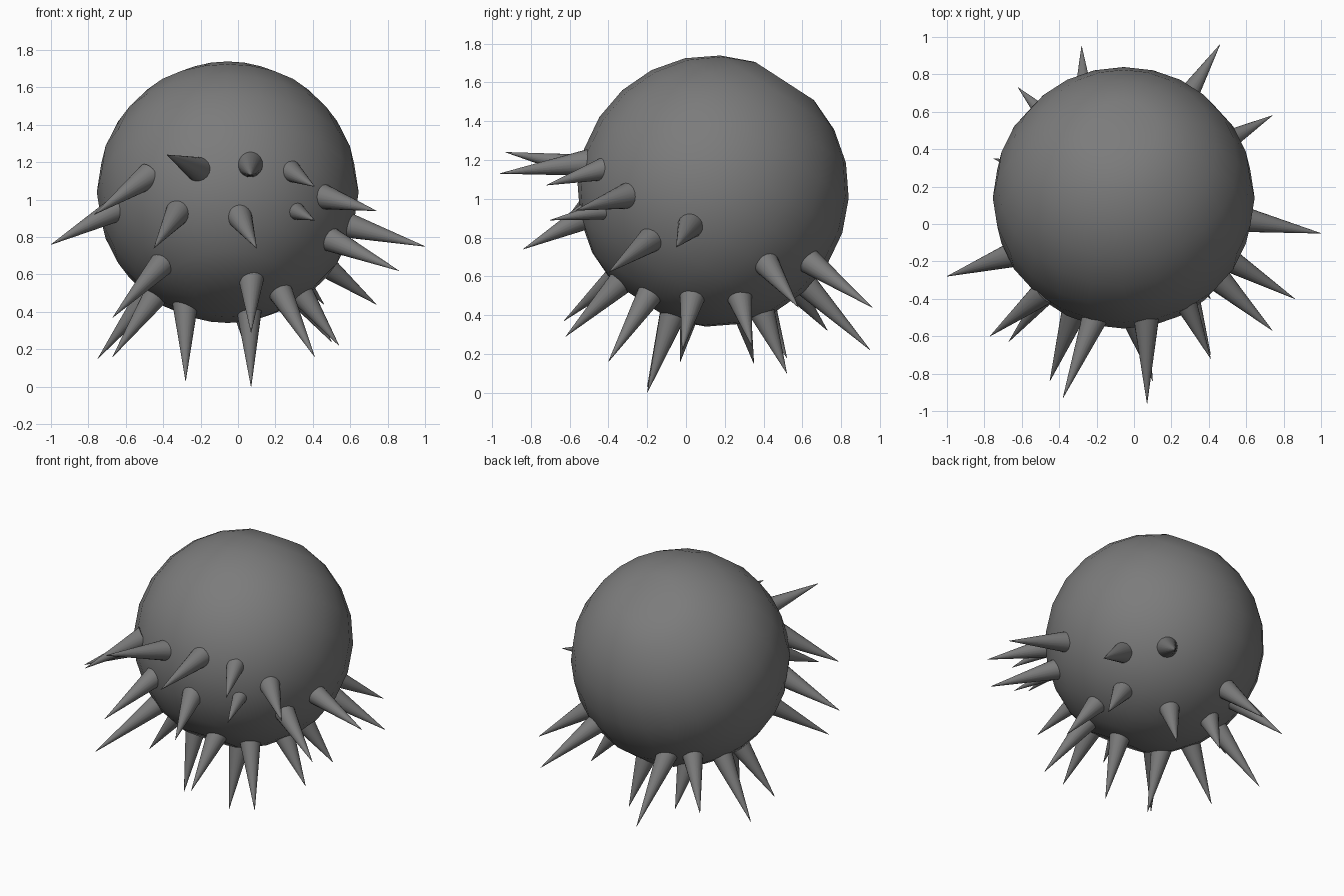
import bpy, bmesh, math
from mathutils import Vector, Matrix

if "Cube" in bpy.data.objects:
    bpy.data.objects.remove(bpy.data.objects["Cube"])

CENTRE = Vector((-0.055, 0.14, 1.04))
RADIUS = 0.70
EMBED = 0.66

dark = bpy.data.materials.new("dark_grey")
dark.diffuse_color = (0.2, 0.2, 0.2, 1)
dark.use_nodes = True
dark.node_tree.nodes["Principled BSDF"].inputs["Base Color"].default_value = dark.diffuse_color


def make_object(name, bm):
    mesh = bpy.data.meshes.new(name)
    bm.to_mesh(mesh)
    bm.free()
    mesh.materials.append(dark)
    obj = bpy.data.objects.new(name, mesh)
    bpy.context.collection.objects.link(obj)
    return obj


def spike(name, tip, shift_x=0, shift_z=0, width=0.07):
    """Cone growing radially out of the body; the shift slides its root."""
    out = (Vector(tip) - CENTRE).normalized() * EMBED
    root = CENTRE + (out + Vector((shift_x, 0, shift_z))).normalized() * EMBED
    axis = Vector(tip) - root
    bm = bmesh.new()
    bmesh.ops.create_cone(bm, cap_ends=True, segments=20, radius1=width,
                          radius2=0.001, depth=axis.length)
    for f in bm.faces:
        f.smooth = len(f.verts) == 4
    for e in bm.edges:
        e.smooth = all(f.smooth for f in e.link_faces)
    turn = axis.to_track_quat('Z', 'Y').to_matrix().to_4x4()
    bm.transform(Matrix.Translation(root + axis / 2) @ turn)
    make_object(name, bm)


# Body: smooth ball leaning back, with flat caps at both poles
bm = bmesh.new()
bmesh.ops.create_uvsphere(bm, u_segments=24, v_segments=12, radius=RADIUS)
poles = [v for v in bm.verts if abs(v.co.z) > RADIUS * 0.99]
bmesh.ops.dissolve_verts(bm, verts=poles)
for face in bm.faces:
    face.smooth = True
bm.transform(Matrix.Translation(CENTRE) @ Matrix.Rotation(math.radians(-33), 4, 'X'))
make_object("body", bm)

# Leaning spikes: tip, sideways and upward shift of the root
spike("front_spike_1", (-.38, -.93, 1.24), .04, 0)
spike("front_spike_2", (.07, -.96, 1.13), .05, .10)
spike("front_spike_3", (.41, -.72, 1.07), .03, .10, .06)
spike("front_spike_4", (.41, -.70, .89), .06, 0, .05)
spike("front_spike_5", (.10, -.84, .74), -.04, .07)
spike("front_spike_6", (-.45, -.84, .74), -.02, .08)
spike("side_spike_left_1", (-1, -.28, .76), .08, .10)
spike("side_spike_left_2", (-.77, -.60, .92), .06, .16)
spike("side_spike_right_1", (.74, -.57, .94), .02, .04)
spike("bottom_spike_1", (-.28, -.20, .03), -.10)
spike("bottom_spike_2", (.07, -.20, 0), .04)
spike("bottom_spike_3", (.07, -.62, .29), .05)
spike("bottom_spike_4", (-.28, .52, .18), -.09)
spike("back_spike_1", (-.28, .95, .22), -.09)

# Remaining spikes stand straight out: sides, underside, lower back
straight_tips = [
    (.86, -.40, .62), (1, -.05, .75),
    (-.67, -.63, .37), (.41, -.40, .16), (-.67, -.03, .16),
    (.54, -.02, .22), (.50, .34, .24), (-.75, .35, .15),
    (.08, .52, .10),
    (.46, .96, .44), (.74, .58, .44), (-.62, .73, .32),
]
for i, tip in enumerate(straight_tips):
    spike(f"straight_spike_{i + 1:02d}", tip)
